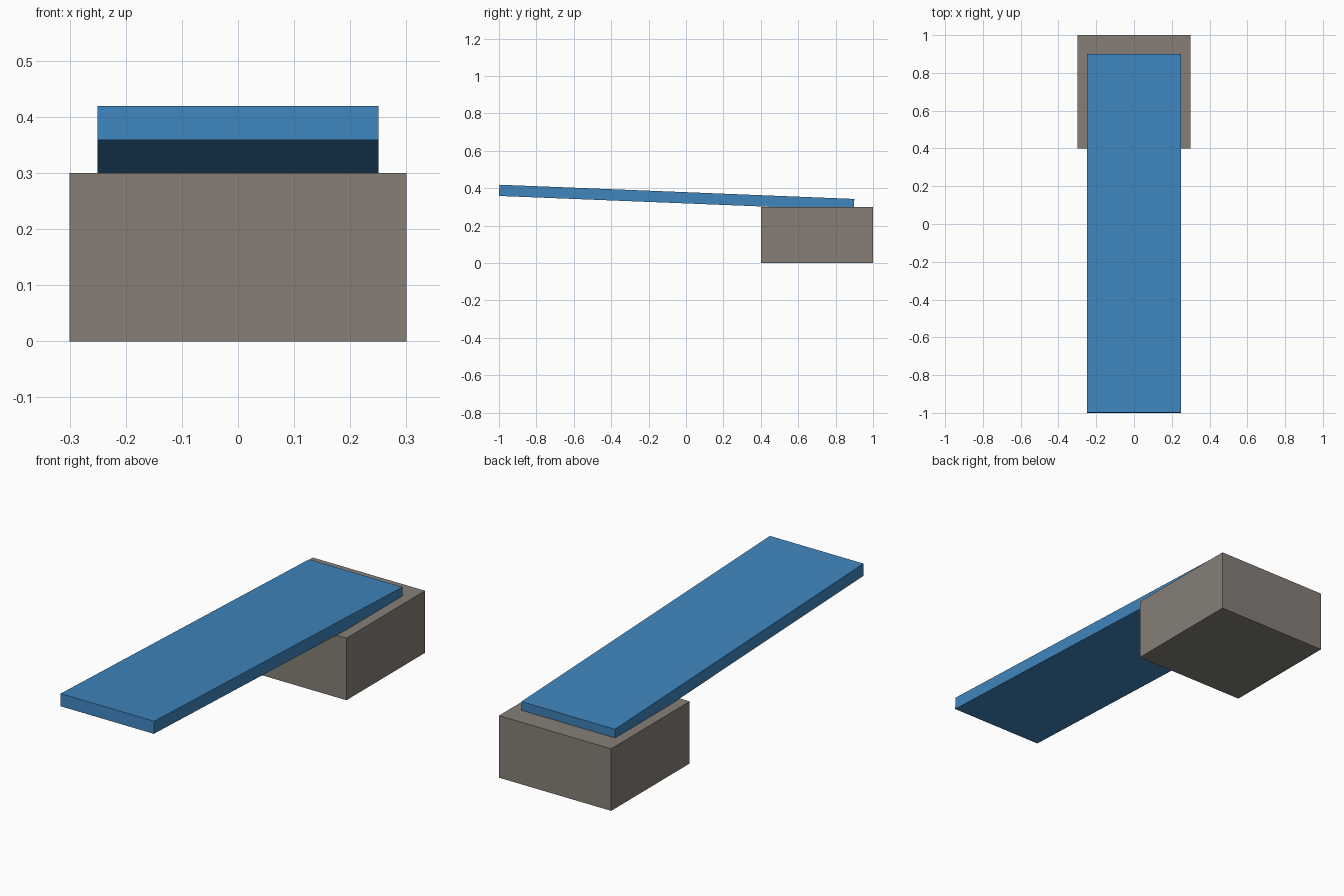
import bpy

if "Cube" in bpy.data.objects:
    bpy.data.objects.remove(bpy.data.objects["Cube"])


def material(name, color):
    mat = bpy.data.materials.new(name)
    mat.diffuse_color = (*color, 1.0)
    mat.use_nodes = True
    mat.node_tree.nodes["Principled BSDF"].inputs["Base Color"].default_value = mat.diffuse_color
    return mat


def box(name, size, center, mat, tilt=0.0):
    bpy.ops.mesh.primitive_cube_add(size=1, location=center, rotation=(tilt, 0, 0))
    obj = bpy.context.object
    obj.name = name
    obj.scale = size
    bpy.ops.object.transform_apply(location=False, rotation=False, scale=True)
    obj.data.materials.append(mat)
    return obj


stone_grey = material("stone_grey", (0.24, 0.212, 0.183))
board_blue = material("board_blue", (0.05, 0.235, 0.515))

# Solid block at the back
box("base_block", (0.6, 0.6, 0.3), (0, 0.7, 0.15), stone_grey)

# Long board, tilted up towards the front, its back end sunk into the block
box("diving_board", (0.5, 1.899, 0.06), (0, -0.05, 0.351), board_blue, tilt=-0.04)
